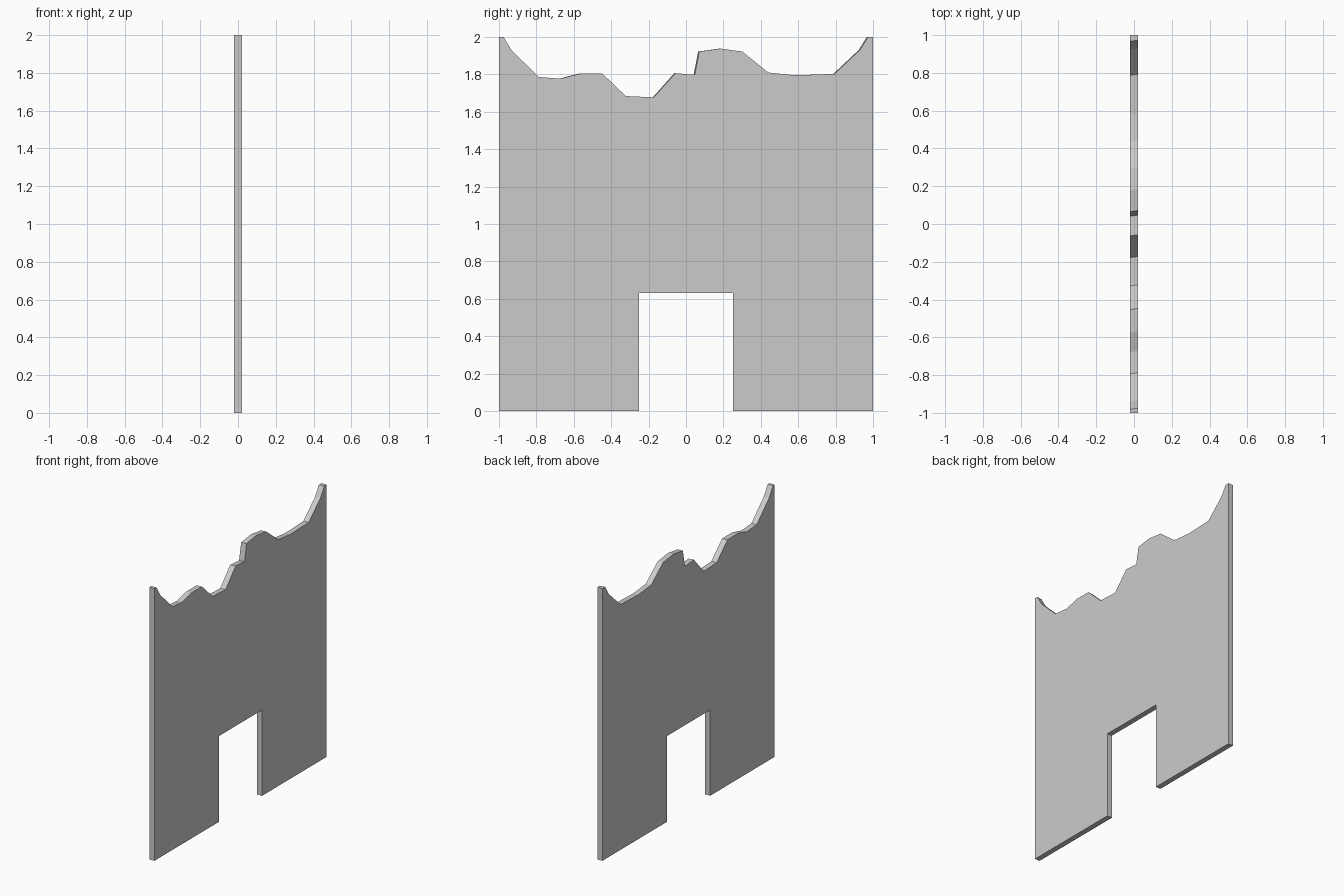
import bpy
import bmesh

if "Cube" in bpy.data.objects:
    bpy.data.objects.remove(bpy.data.objects["Cube"])

HALF_T = 0.02   # half the wall thickness
SKEW = 0.003    # the broken edge runs slightly askew through the wall

# Straight outline (y, z): base, doorway and outer right side
base = [(-1, 2), (-1, 0), (-0.252, 0), (-0.252, 0.63),
        (0.25, 0.63), (0.25, 0), (1, 0), (1, 2)]

# Broken top edge from right to left
top = [(0.97, 2), (0.926, 1.93), (0.79, 1.802), (0.58, 1.795), (0.437, 1.81),
       (0.298, 1.922), (0.18, 1.938), (0.068, 1.922), (0.044, 1.798),
       (-0.06, 1.806), (-0.175, 1.677), (-0.325, 1.684), (-0.45, 1.804),
       (-0.57, 1.804), (-0.675, 1.777), (-0.79, 1.786), (-0.935, 1.928),
       (-0.978, 2)]


def outline(bm, side):
    """One face outline of the wall, on the +x or -x side."""
    pts = base + [(y + side * SKEW, z) for y, z in top]
    return [bm.verts.new((side * HALF_T, y, z)) for y, z in pts]


# Ruined wall with doorway
bm = bmesh.new()
near, far = outline(bm, 1), outline(bm, -1)
bm.faces.new(near)
bm.faces.new(far[::-1])
n = len(near)
for i in range(n):
    j = (i + 1) % n
    bm.faces.new((near[i], far[i], far[j], near[j]))
bmesh.ops.recalc_face_normals(bm, faces=bm.faces)
# Clean triangles for the concave wall faces
bmesh.ops.triangulate(bm, faces=[f for f in bm.faces if len(f.verts) > 4])

mesh = bpy.data.meshes.new("broken_wall")
bm.to_mesh(mesh)
bm.free()
wall = bpy.data.objects.new("broken_wall", mesh)
bpy.context.collection.objects.link(wall)
